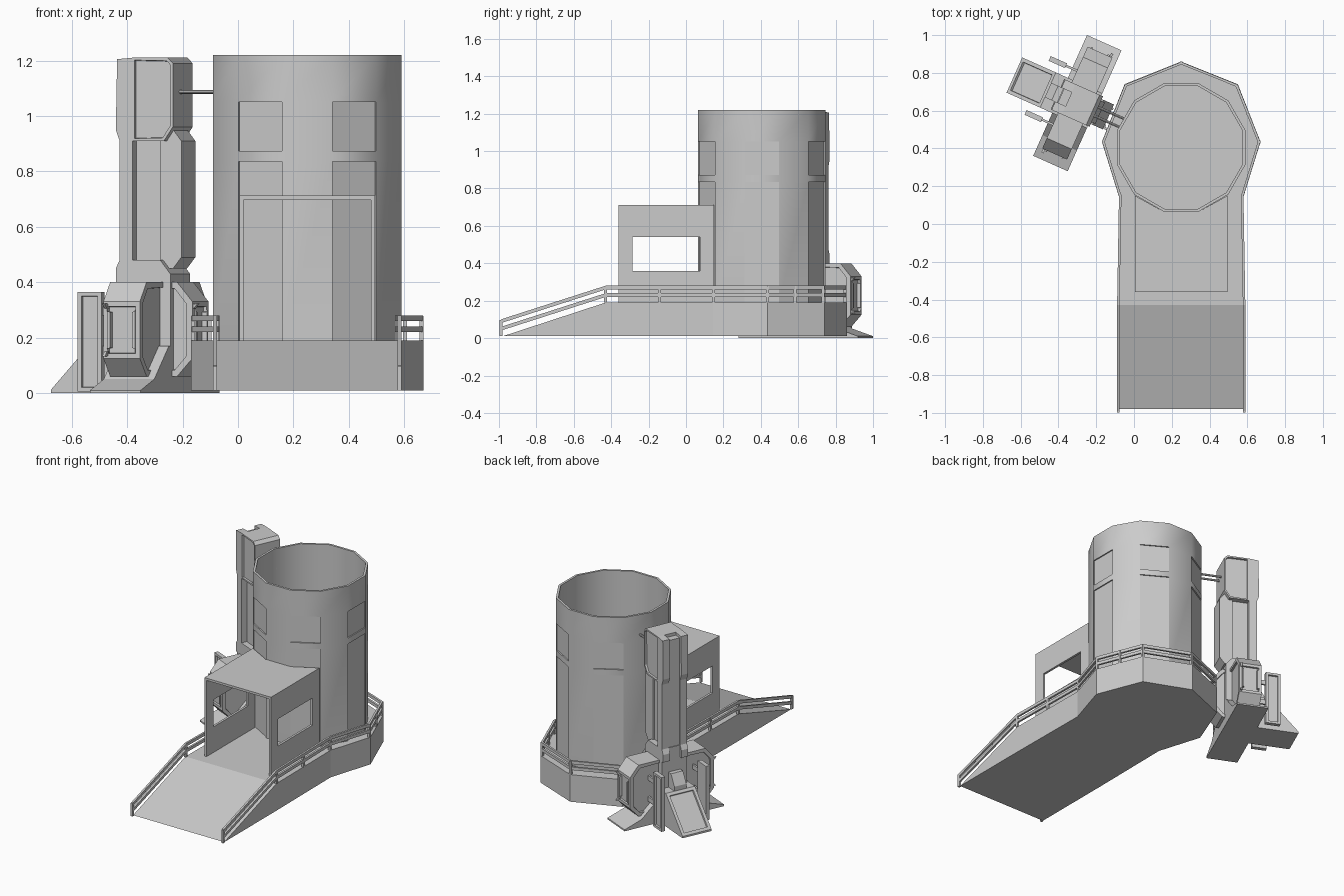
import bpy, bmesh
from math import radians, cos, sin
from mathutils import Matrix, Vector

if "Cube" in bpy.data.objects:
    bpy.data.objects.remove(bpy.data.objects["Cube"])


def finish(name, bm, smooth=False):
    bmesh.ops.recalc_face_normals(bm, faces=bm.faces)
    me = bpy.data.meshes.new(name)
    bm.to_mesh(me)
    bm.free()
    ob = bpy.data.objects.new(name, me)
    bpy.context.collection.objects.link(ob)
    if smooth:
        bpy.ops.object.select_all(action='DESELECT')
        ob.select_set(True)
        bpy.context.view_layer.objects.active = ob
        bpy.ops.object.shade_smooth_by_angle(angle=radians(35))
    return ob


def prism(name, pts, axis, lo, hi, M=Matrix(), panels=(), rim=0.02):
    """Extrude a 2D outline along an axis; sink a panel in faces with the given normals."""
    place = {'x': lambda a, b, t: (t, a, b),
             'y': lambda a, b, t: (a, t, b),
             'z': lambda a, b, t: (a, b, t)}[axis]
    bm = bmesh.new()
    r0 = [bm.verts.new(place(a, b, lo)) for a, b in pts]
    r1 = [bm.verts.new(place(a, b, hi)) for a, b in pts]
    bm.faces.new(r0)
    bm.faces.new(r1)
    n = len(pts)
    for i in range(n):
        j = (i + 1) % n
        bm.faces.new((r0[i], r0[j], r1[j], r1[i]))
    bmesh.ops.recalc_face_normals(bm, faces=bm.faces)
    for d in panels:
        d = Vector(d).normalized()
        fs = [f for f in bm.faces if f.normal.dot(d) > 0.98]
        bmesh.ops.inset_individual(bm, faces=fs, thickness=rim, depth=0)
        bmesh.ops.inset_individual(bm, faces=fs, thickness=0.002, depth=-0.012)
    bm.transform(M)
    return finish(name, bm)


def box(name, lo, hi, M=Matrix(), panels=(), rim=0.02):
    pts = [(lo[0], lo[1]), (hi[0], lo[1]), (hi[0], hi[1]), (lo[0], hi[1])]
    return prism(name, pts, 'z', lo[2], hi[2], M, panels, rim)


def beam(bm, p, q, w, h):
    """Bar with upright sides from p to q, or an upright post when p is under q."""
    p, q = Vector(p), Vector(q)
    d = q - p
    flat = Vector((d.x, d.y, 0))
    if flat.length < 1e-4:
        s, u = Vector((w / 2, 0, 0)), Vector((0, h / 2, 0))
    else:
        s = Vector((-flat.y, flat.x, 0)).normalized() * w / 2
        u = Vector((0, 0, h / 2))
    ends = [[bm.verts.new(e + a * s + b * u) for a, b in ((-1, -1), (1, -1), (1, 1), (-1, 1))]
            for e in (p, q)]
    bm.faces.new(ends[0])
    bm.faces.new(ends[1])
    for i in range(4):
        j = (i + 1) % 4
        bm.faces.new((ends[0][i], ends[0][j], ends[1][j], ends[1][i]))


CX, DECK = 0.25, 0.19

# Platform and entry ramp
half = [(0.335, -0.43), (0.33, 0.145), (0.42, 0.435), (0.30, 0.74)]
outline = [(CX + x, y) for x, y in half] + [(CX, 0.86)] + [(CX - x, y) for x, y in reversed(half)]
prism("platform", outline, 'z', 0.01, DECK)
prism("ramp", [(-0.98, 0.01), (-0.43, 0.01), (-0.43, DECK)], 'x', CX - 0.335, CX + 0.335)

# Railings: two rails and posts on each side
path = [(0.333, -0.99, 0.01), (0.333, -0.43, DECK), (0.323, 0.147, DECK),
        (0.412, 0.435, DECK), (0.294, 0.733, DECK), (0, 0.851, DECK)]
for side, tag in ((1, "right"), (-1, "left")):
    bm = bmesh.new()
    P = [Vector((CX + side * x, y, z)) for x, y, z in path]
    for i, (p, q) in enumerate(zip(P, P[1:])):
        for h in (0.04, 0.08):
            up = Vector((0, 0, h))
            beam(bm, p + up, q + up, 0.013, 0.02)
        stops = [p] if i in (0, 2, 4) else [p, (p + q) / 2]
        for s in stops:
            beam(bm, s, s + Vector((0, 0, 0.088)), 0.014, 0.016)
    beam(bm, P[-1], P[-1] + Vector((0, 0, 0.088)), 0.014, 0.016)
    finish("railing_" + tag, bm)

# Twelve-sided open tower with sunken panels on every other side
CY, R = 0.405, 0.352
levels = [DECK, 0.835, 0.873, 1.05, 1.22]
bm = bmesh.new()


def ring(r, z):
    return [bm.verts.new((CX + r * cos(radians(30 * k - 15)), CY + r * sin(radians(30 * k - 15)), z))
            for k in range(12)]


rings = [ring(R, z) for z in levels] + [ring(R - 0.015, 1.22), ring(R - 0.015, DECK)]
sunk = []
for b, (r0, r1) in enumerate(zip(rings, rings[1:])):
    for k in range(12):
        j = (k + 1) % 12
        f = bm.faces.new((r0[k], r0[j], r1[j], r1[k]))
        if b in (0, 2) and k % 2 == 0:
            sunk.append((f, radians(30 * k)))
for f, a in sunk:
    ex = bmesh.ops.extrude_face_region(bm, geom=[f])['geom']
    vs = [v for v in ex if isinstance(v, bmesh.types.BMVert)]
    bmesh.ops.translate(bm, verts=vs, vec=(-0.008 * cos(a), -0.008 * sin(a), 0))
    bm.faces.remove(f)
finish("tower", bm, smooth=True)

# Entrance porch: windowed side walls and a roof cut to the tower
for side, tag in ((1, "right"), (-1, "left")):
    x0, x1 = sorted((CX + side * 0.245, CX + side * 0.23))
    for part, y0, y1, z0, z1 in (("sill", -0.36, 0.15, DECK, 0.36), ("head", -0.36, 0.15, 0.54, 0.7),
                                 ("front", -0.36, -0.285, 0.36, 0.54), ("back", 0.075, 0.15, 0.36, 0.54)):
        box("porch_%s_%s" % (tag, part), (x0, y0, z0), (x1, y1, z1))
prism("porch_roof", [(0.005, -0.36), (0.495, -0.36), (0.495, 0.15), (0.341, 0.065),
                     (0.159, 0.065), (0.005, 0.15)], 'z', 0.697, 0.712)

# Service mast, turned so its local +x faces the tower
M = Matrix.Translation((-0.30, 0.64, 0)) @ Matrix.Rotation(radians(-24), 4, 'Z')


def turn(deg):
    return M @ Matrix.Rotation(radians(deg), 4, 'Z')


prism("mast_core", [(-0.095, 0), (0.07, 0), (0.07, 1.19), (-0.095, 1.19)], 'y', -0.05, 0.05, M)
prism("mast_collar", [(-0.10, 0), (0.10, 0), (0.10, 0.43), (0.06, 0.48), (-0.10, 0.48)],
      'y', -0.088, 0.088, M)
prism("mast_head", [(-0.05, 0.91), (0.075, 0.91), (0.11, 0.96), (0.11, 1.19), (0.09, 1.21),
                    (-0.05, 1.21)], 'y', -0.088, 0.088, M, [(0, 1, 0), (0, -1, 0)], 0.012)
prism("mast_tank", [(0.05, 0.45), (0.10, 0.45), (0.132, 0.49), (0.132, 0.91), (0.10, 0.95),
                    (0.05, 0.95)], 'y', -0.062, 0.062, M)
fin = [(-0.115, 0.40), (-0.05, 0.40), (-0.05, 1.21), (-0.11, 1.205), (-0.115, 0.95),
       (-0.10, 0.91), (-0.10, 0.48), (-0.115, 0.45)]
for s in (1, -1):
    lo, hi = sorted((s * 0.04, s * 0.088))
    prism("mast_fin", fin, 'y', lo, hi, M)

# Pods on three sides
for deg, reach in ((90, 0.295), (-90, 0.295), (0, 0.18)):
    prism("pod", [(0.04, 0.06), (reach - 0.06, 0.06), (reach, 0.125), (reach, 0.33),
                  (reach - 0.06, 0.40), (0.04, 0.40)], 'y', -0.072, 0.072, turn(deg),
          [(1, 0, 0), (0, 1, 0), (0, -1, 0)], 0.025)

# Feet: a tall sloping one away from the tower, low ones under the side pods
prism("rear_foot", [(0.06, 0), (0.365, 0), (0.365, 0.012), (0.17, 0.22), (0.06, 0.22)],
      'y', -0.102, 0.102, turn(180), [(0.208, 0, 0.195)], 0.028)
for deg in (90, -90):
    prism("side_foot", [(0.06, 0), (0.35, 0), (0.35, 0.01), (0.23, 0.05), (0.10, 0.17), (0.06, 0.17)],
          'y', -0.1, 0.1, turn(deg))
prism("rear_chute", [(0.08, 0.15), (0.17, 0.15), (0.17, 0.25), (0.13, 0.32), (0.08, 0.32)],
      'y', -0.042, 0.042, turn(180))

# Upright side boards with struts to the pods
for s in (1, -1):
    y0, y1 = sorted((s * 0.143, s * 0.17))
    box("side_board", (-0.23, y0, 0.005), (-0.135, y1, 0.365), M, [(0, s, 0)], 0.022)
    for z in (0.14, 0.28):
        box("board_strut", (-0.14, s * 0.156 - 0.006, z), (-0.06, s * 0.156 + 0.006, z + 0.03), M)

# Twin pipes from mast to tower
for s in (1, -1):
    bm = bmesh.new()
    bmesh.ops.create_cone(bm, cap_ends=True, segments=8, radius1=0.007, radius2=0.007, depth=0.17,
                          matrix=M @ Matrix.Translation((0.182, s * 0.025, 1.087))
                          @ Matrix.Rotation(radians(90), 4, 'Y'))
    finish("pipe", bm, smooth=True)
